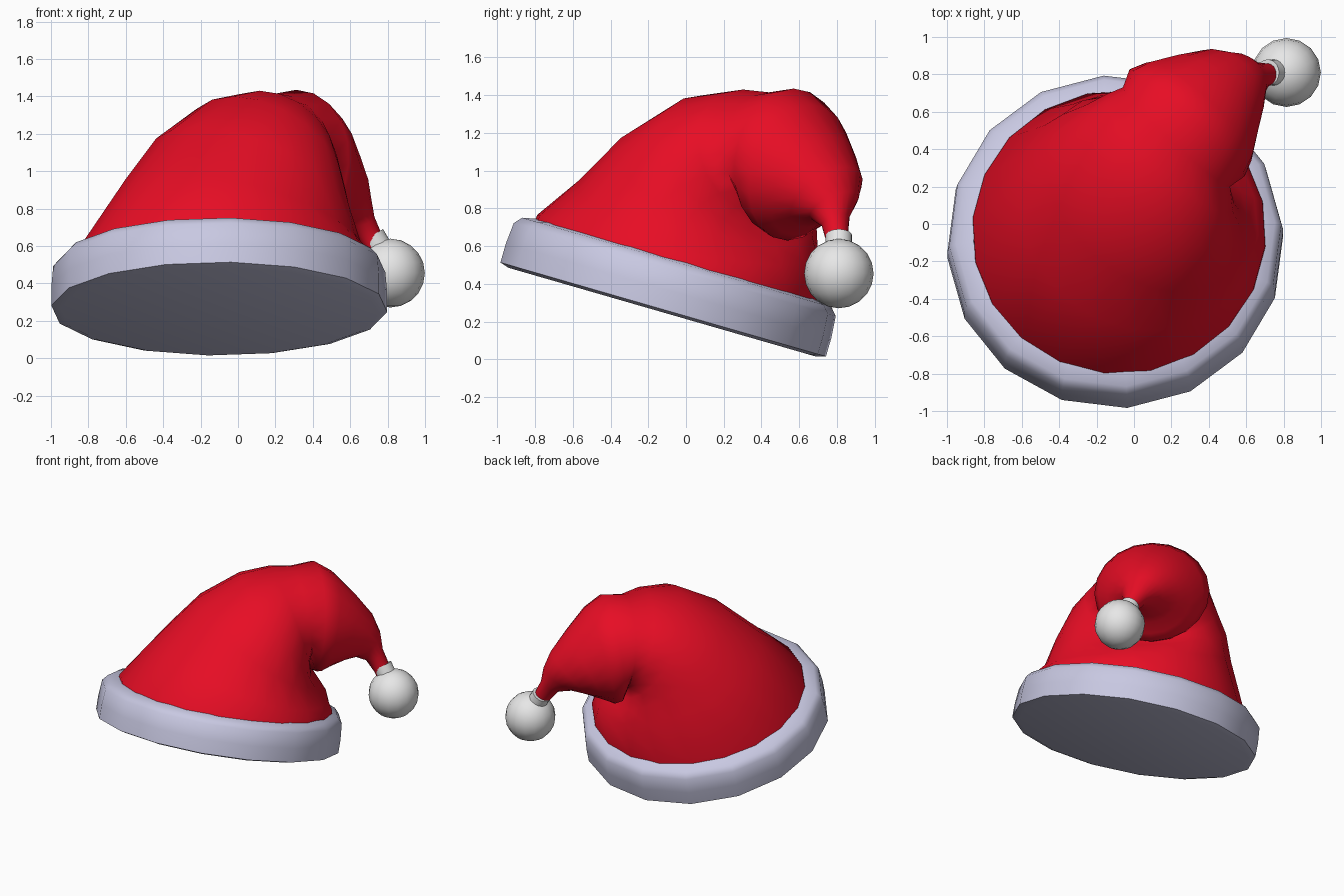
import bpy, bmesh, math
from mathutils import Vector, Matrix

if "Cube" in bpy.data.objects:
    bpy.data.objects.remove(bpy.data.objects["Cube"])


def material(name, rgb):
    m = bpy.data.materials.new(name)
    m.diffuse_color = (*rgb, 1)
    m.use_nodes = True
    m.node_tree.nodes["Principled BSDF"].inputs["Base Color"].default_value = m.diffuse_color
    return m


RED = material("red felt", (0.8, 0.004, 0.018))
GREY = material("pale lilac fur", (0.58, 0.58, 0.76))
WHITE = material("white fluff", (0.8, 0.8, 0.8))


def loft(name, rings, mat, angle=60, cap_ends=True):
    """Skin a list of equal-length point rings."""
    bm = bmesh.new()
    loops = [[bm.verts.new(p) for p in r] for r in rings]
    n = len(loops[0])
    for a, b in zip(loops, loops[1:]):
        for i in range(n):
            j = (i + 1) % n
            bm.faces.new((a[i], a[j], b[j], b[i]))
    if cap_ends:
        bm.faces.new(loops[0])
        bm.faces.new(loops[-1])
    bmesh.ops.recalc_face_normals(bm, faces=bm.faces)
    me = bpy.data.meshes.new(name)
    bm.to_mesh(me)
    bm.free()
    me.materials.append(mat)
    ob = bpy.data.objects.new(name, me)
    bpy.context.collection.objects.link(ob)
    bpy.ops.object.select_all(action='DESELECT')
    ob.select_set(True)
    bpy.context.view_layer.objects.active = ob
    bpy.ops.object.shade_smooth_by_angle(angle=math.radians(angle))
    return ob


# Tilted frame of the brim
TILT = Matrix.Translation((-0.1, -0.125, 0.25)) @ Matrix.Rotation(math.radians(-16.1), 4, 'X')

# Brim: 16-sided band (radius, height)
profile = [(0.85, 0.0), (0.9, 0.015), (0.9, 0.12), (0.89, 0.235), (0.855, 0.275), (0.76, 0.295), (0.74, 0.25)]
loft("brim", [[TILT @ Vector((r * math.cos(a), r * math.sin(a), h))
               for a in [math.radians(4 + 22.5 * i) for i in range(16)]]
              for r, h in profile], GREY, 55)

# Floppy cone: bends along D, with P as its sideways direction
D, P, Z = Vector((0.68, 0.733, 0)), Vector((-0.733, 0.68, 0)), Vector((0, 0, 1))
SIDES = 20


def ring(c, u, v):
    return [c + u * math.cos(t) + v * math.sin(t)
            for t in [2 * math.pi * i / SIDES for i in range(SIDES)]]


def base_ring(r, h):
    slope = -0.278 / 0.96
    u = (-D + Z * -D.y * slope).normalized() * r
    n = TILT.to_3x3() @ Z
    return ring(TILT @ Vector((0.02, 0, h)), u, -n.cross(u))


# outer (s, z), inner (s, z), half width, sideways offset
SECTIONS = [
    (-0.54, 1.00, 0.66, 0.50, 0.68, 0.03),
    (-0.27, 1.235, 0.60, 0.60, 0.62, 0.06),
    (0.05, 1.40, 0.54, 0.67, 0.54, 0.08),
    (0.30, 1.43, 0.52, 0.74, 0.46, 0.12),
    (0.46, 1.415, 0.53, 0.76, 0.39, 0.15),
    (0.63, 1.435, 0.55, 0.65, 0.42, 0.16),
    (0.76, 1.35, 0.59, 0.63, 0.385, 0.155),
    (0.91, 1.18, 0.65, 0.66, 0.31, 0.15),
    (1.03, 1.02, 0.74, 0.70, 0.235, 0.14),
    (1.08, 0.89, 0.86, 0.73, 0.15, 0.11),
    (1.09, 0.77, 0.96, 0.70, 0.085, 0.06),
    (1.13, 0.66, 1.02, 0.61, 0.058, 0.02),
    (1.15, 0.55, 1.06, 0.52, 0.05, -0.02),
]
rings = [base_ring(0.79, 0.2), base_ring(0.785, 0.31)]
for os, oz, si, zi, w, off in SECTIONS:
    outer, inner = D * os + Z * oz, D * si + Z * zi
    u = (outer - inner) / 2
    v = P * w
    rings.append(ring((outer + inner) / 2 + P * off, u, v))

# keep the sideways winding of the base the same as the sections
if (rings[0][SIDES // 4] - rings[0][3 * SIDES // 4]).dot(P) < 0:
    for k in (0, 1):
        rings[k] = [rings[k][0]] + rings[k][:0:-1]
loft("floppy_cone", rings, RED, 80)


# Pompom and its small collar
def ball(name, centre, r, seg, rows):
    bpy.ops.mesh.primitive_uv_sphere_add(segments=seg, ring_count=rows, radius=r, location=centre)
    ob = bpy.context.object
    ob.name = name
    ob.data.materials.append(WHITE)
    bpy.ops.object.shade_smooth()


ball("pompom", (0.815, 0.81, 0.455), 0.184, 16, 10)

a, b = Vector((0.715, 0.81, 0.655)), Vector((0.765, 0.81, 0.57))
ax = (b - a).normalized()
side = ax.cross(Vector((0, 1, 0))).normalized()
loft("pompom_collar", [ring(c, side * 0.07, Vector((0, 0.07, 0))) for c in (a, b)], WHITE, 40)
